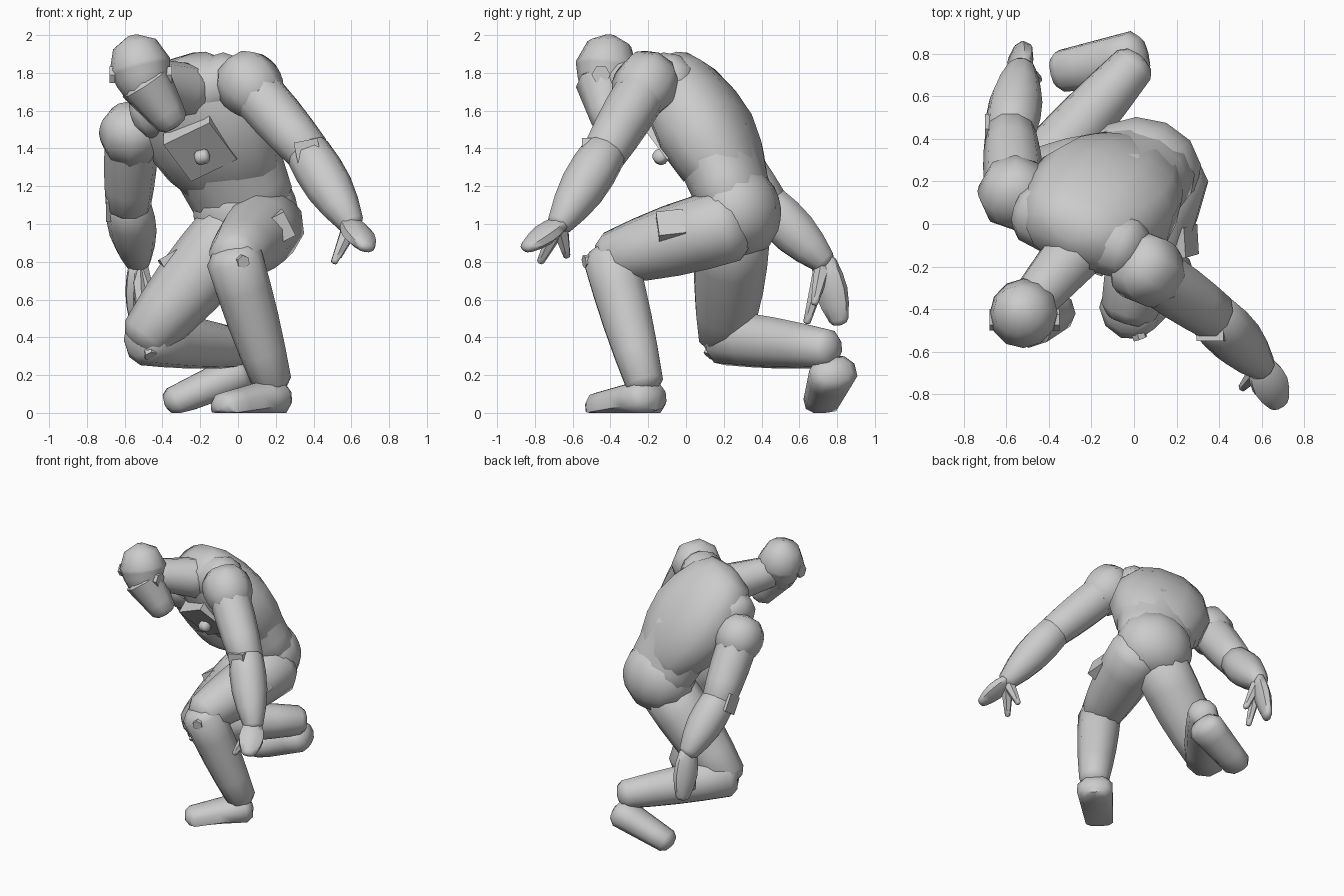
import bpy, bmesh, math
from mathutils import Vector

if "Cube" in bpy.data.objects:
    bpy.data.objects.remove(bpy.data.objects["Cube"])

grey = bpy.data.materials.new("plain grey")
grey.use_nodes = True
colour = (.6, .6, .6, 1)
grey.diffuse_color = colour
grey.node_tree.nodes["Principled BSDF"].inputs["Base Color"].default_value = colour


def soften(value, power):
    """Push a sine or cosine outward so a round section becomes boxier."""
    return math.copysign(abs(value) ** power, value)


def limb(name, start, end, wide, narrow, bulge=0, flat=1, cap=.5,
         side=(1, .3, .2), sides=10, boxy=1):
    """Tapered, swelling tube from start to end with domed ends (cap=0: flat ends)."""
    start, end = Vector(start), Vector(end)
    along = (end - start).normalized()
    across = Vector(side)
    across = (across - along * across.dot(along)).normalized()
    depth = along.cross(across) * flat

    # Centre and radius of every ring: first dome, swelling body, last dome
    rings = []
    domes = [math.radians(angle) for angle in (80, 45)] if cap else []
    for angle in domes:
        rings.append((start - along * wide * cap * math.sin(angle),
                      wide * math.cos(angle)))
    steps = 4 if cap else 1
    for step in range(steps + 1):
        t = step / steps
        radius = wide + (narrow - wide) * t + bulge * math.sin(math.pi * t)
        rings.append((start.lerp(end, t), radius))
    for angle in reversed(domes):
        rings.append((end + along * narrow * cap * math.sin(angle),
                      narrow * math.cos(angle)))

    # Skin the rings, keeping everything above the ground
    bm = bmesh.new()
    loops = []
    for centre, radius in rings:
        loop = []
        for k in range(sides):
            angle = math.tau * (k + .5) / sides
            point = centre + radius * (across * soften(math.cos(angle), boxy)
                                       + depth * soften(math.sin(angle), boxy))
            point.z = max(point.z, 0)
            loop.append(bm.verts.new(point))
        loops.append(loop)
    for lower, upper in zip(loops, loops[1:]):
        for k in range(sides):
            n = (k + 1) % sides
            bm.faces.new((lower[k], lower[n], upper[n], upper[k]))
    bm.faces.new(loops[0])
    bm.faces.new(loops[-1])
    bmesh.ops.recalc_face_normals(bm, faces=bm.faces)
    mesh = bpy.data.meshes.new(name)
    bm.to_mesh(mesh)
    bm.free()
    mesh.materials.append(grey)
    obj = bpy.data.objects.new(name, mesh)
    bpy.context.collection.objects.link(obj)
    bpy.ops.object.select_all(action='DESELECT')
    obj.select_set(True)
    bpy.context.view_layer.objects.active = obj
    bpy.ops.object.shade_smooth_by_angle(angle=math.radians(50))


def block(name, centre, offset, radius, side=(1, .3, .2), sides=4):
    """Flat-ended prism growing from centre along offset."""
    centre = Vector(centre)
    limb(name, centre, centre + Vector(offset), radius, radius,
         cap=0, side=side, sides=sides)


# Trunk, leaning forward with the left shoulder raised
shoulder_line = (.8, -.4, .3)
limb("pelvis", (.05, .28, .95), (.03, .26, 1.18), .25, .25, bulge=.03, flat=.83,
     side=(1, -.2, .1), sides=12)
limb("waist", (.04, .27, 1.1), (-.1, .15, 1.42), .27, .31, flat=.72,
     side=(1, -.3, .2), sides=12)
limb("chest", (0, .25, 1.22), (-.28, -.03, 1.74), .26, .28, bulge=.09, flat=.68,
     side=shoulder_line, sides=12, boxy=.85)
limb("collar", (-.48, .06, 1.58), (-.02, -.12, 1.77), .15, .15, bulge=.02,
     side=(0, 1, 0))
limb("neck", (-.25, -.1, 1.7), (-.48, -.37, 1.77), .15, .11)
block("chest_plate", (-.2, -.05, 1.44), (0, -.08, -.06), .2, side=shoulder_line)
limb("chest_boss", (-.21, -.13, 1.35), (-.17, -.14, 1.36), .04, .04)

# Head, tipped towards the right shoulder
limb("cranium", (-.52, -.42, 1.84), (-.5, -.43, 1.76), .165, .145, cap=1, sides=12)
limb("jaw", (-.49, -.44, 1.75), (-.35, -.41, 1.54), .145, .09, cap=.4, sides=8)
for name, x, out in (("left_ear", -.38, .03), ("right_ear", -.65, -.03)):
    block(name, (x, -.45, 1.79), (out, 0, 0), .05, side=(0, 0, 1), sides=6)

# Joint positions of the pose
pose = {
    "left": dict(
        shoulder=(.04, -.2, 1.76), elbow=(.37, -.43, 1.38), wrist=(.6, -.67, 1),
        tip=(.68, -.84, .88), finger=(.51, -.77, .8), thumb=(.53, -.63, .83),
        hip=(.16, .24, 1), knee=(-.02, -.4, .82), ankle=(.18, -.22, .16),
        heel=(.19, -.2, .08), toe=(-.07, -.46, .03), sole=(1, -1, 0),
        cuff=(0, -.12, 0), pouch=(.2, 0, .1), stud=(.05, -.14, -.02)),
    "right": dict(
        shoulder=(-.56, .13, 1.5), elbow=(-.58, .43, 1.1), wrist=(-.53, .73, .8),
        tip=(-.54, .81, .49), finger=(-.45, .68, .58), thumb=(-.51, .64, .48),
        hip=(-.03, .25, .95), knee=(-.49, .2, .4), ankle=(0, .75, .34),
        heel=(0, .78, .21), toe=(-.34, .72, .06), sole=(.2, .9, .3),
        cuff=(-.12, 0, 0), pouch=(-.1, 0, .17), stud=(.03, -.08, -.1)),
}

for hand, joints in pose.items():
    j = {key: Vector(value) for key, value in joints.items()}

    # Arm with its shoulder cap and elbow cuff
    limb(hand + "_shoulder", j["shoulder"].lerp(j["elbow"], -.1),
         j["shoulder"].lerp(j["elbow"], .25), .16, .15, bulge=.02, sides=8)
    limb(hand + "_upper_arm", j["shoulder"], j["elbow"], .14, .12, bulge=.01)
    limb(hand + "_forearm", j["elbow"], j["wrist"], .12, .07, bulge=.03)
    block(hand + "_elbow_cuff", j["elbow"], j["cuff"], .09)

    # Hand: joined fingers, one free finger and a thumb
    limb(hand + "_palm", j["wrist"], j["tip"], .07, .055, bulge=.03, flat=.6,
         side=(.5, 1, .3), sides=8)
    for part in ("finger", "thumb"):
        limb(f"{hand}_{part}", j["wrist"], j[part], .05, .02, sides=6)

    # Leg with its thigh pouch and knee stud
    thigh = j["knee"] - j["hip"]
    limb(hand + "_thigh", j["hip"], j["knee"], .2, .14, bulge=.02)
    limb(hand + "_shin", j["knee"], j["ankle"], .15, .105, bulge=.01)
    block(hand + "_pouch", j["hip"] + thigh * .5, j["pouch"], .1, side=thigh)
    block(hand + "_knee_stud", j["knee"], j["stud"], .035, sides=6)

    # Foot, flattened where it meets the ground
    limb(hand + "_foot", j["heel"], j["toe"], .13, .1, flat=.8, side=j["sole"],
         boxy=.9)
